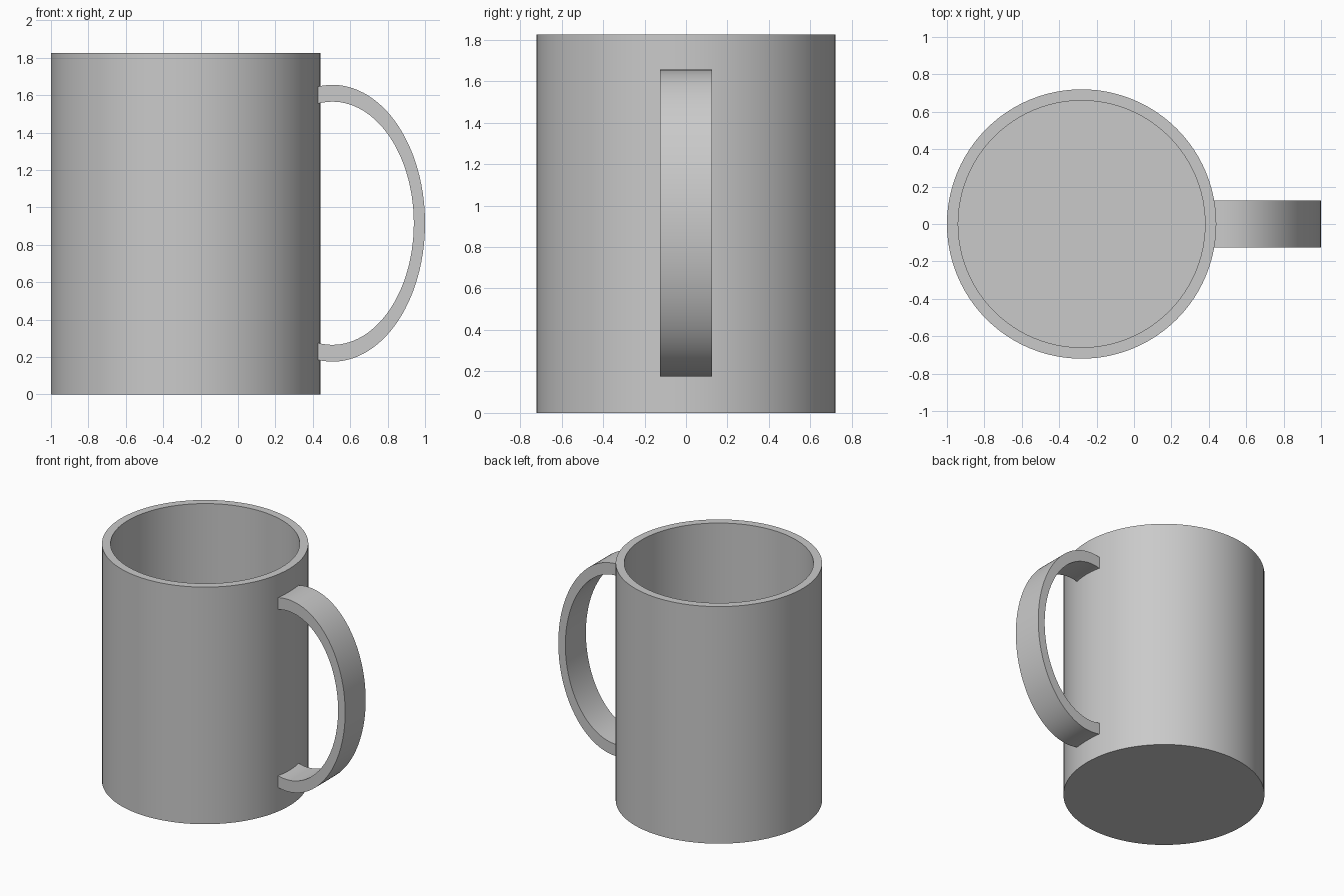
import bpy, bmesh, math

cube = bpy.data.objects.get("Cube")
if cube:
    bpy.data.objects.remove(cube, do_unlink=True)

# Single plain grey
grey = bpy.data.materials.new("light grey")
grey.use_nodes = True
colour = (0.59, 0.59, 0.59, 1)
grey.diffuse_color = colour
grey.node_tree.nodes["Principled BSDF"].inputs["Base Color"].default_value = colour

CENTRE_X, RADIUS, INNER, HEIGHT, FLOOR = -0.28, 0.72, 0.66, 1.825, 0.06


def finish(bm, name):
    bmesh.ops.recalc_face_normals(bm, faces=bm.faces)
    mesh = bpy.data.meshes.new(name)
    bm.to_mesh(mesh)
    bm.free()
    mesh.materials.append(grey)
    obj = bpy.data.objects.new(name, mesh)
    bpy.context.collection.objects.link(obj)
    bpy.ops.object.select_all(action='DESELECT')
    obj.select_set(True)
    bpy.context.view_layer.objects.active = obj
    bpy.ops.object.shade_smooth_by_angle(angle=math.radians(30))
    return obj


# Cup body: wall, rim, hollow and floor from stacked rings
def ring(bm, radius, z, sides=96):
    angles = [2 * math.pi * i / sides for i in range(sides)]
    return [bm.verts.new((CENTRE_X + radius * math.cos(a), radius * math.sin(a), z))
            for a in angles]


bm = bmesh.new()
profile = [(RADIUS, 0), (RADIUS, HEIGHT), (INNER, HEIGHT), (INNER, FLOOR)]
rings = [ring(bm, r, z) for r, z in profile]
for low, high in zip(rings, rings[1:]):
    for i in range(len(low)):
        bm.faces.new((low[i - 1], low[i], high[i], high[i - 1]))
bm.faces.new(rings[0])
bm.faces.new(rings[-1])
finish(bm, "cup_body")

# Handle: flat band swept along half an ellipse, ends buried in the wall
HANDLE_X, HANDLE_Z, HALF_WIDTH, END_X = 0.505, 0.915, 0.125, 0.40


def arc(rx, rz, steps=64):
    limit = math.pi / 2 + math.asin((HANDLE_X - END_X) / rx)
    angles = [-limit + 2 * limit * i / steps for i in range(steps + 1)]
    return [(HANDLE_X + rx * math.cos(a), HANDLE_Z + rz * math.sin(a)) for a in angles]


bm = bmesh.new()
sections = []
for outer, inner in zip(arc(0.495, 0.74), arc(0.435, 0.65)):
    corners = [(outer, -1), (outer, 1), (inner, 1), (inner, -1)]
    sections.append([bm.verts.new((x, side * HALF_WIDTH, z)) for (x, z), side in corners])
for a, b in zip(sections, sections[1:]):
    for i in range(4):
        bm.faces.new((a[i - 1], a[i], b[i], b[i - 1]))
bm.faces.new(sections[0])
bm.faces.new(sections[-1])
finish(bm, "handle")
